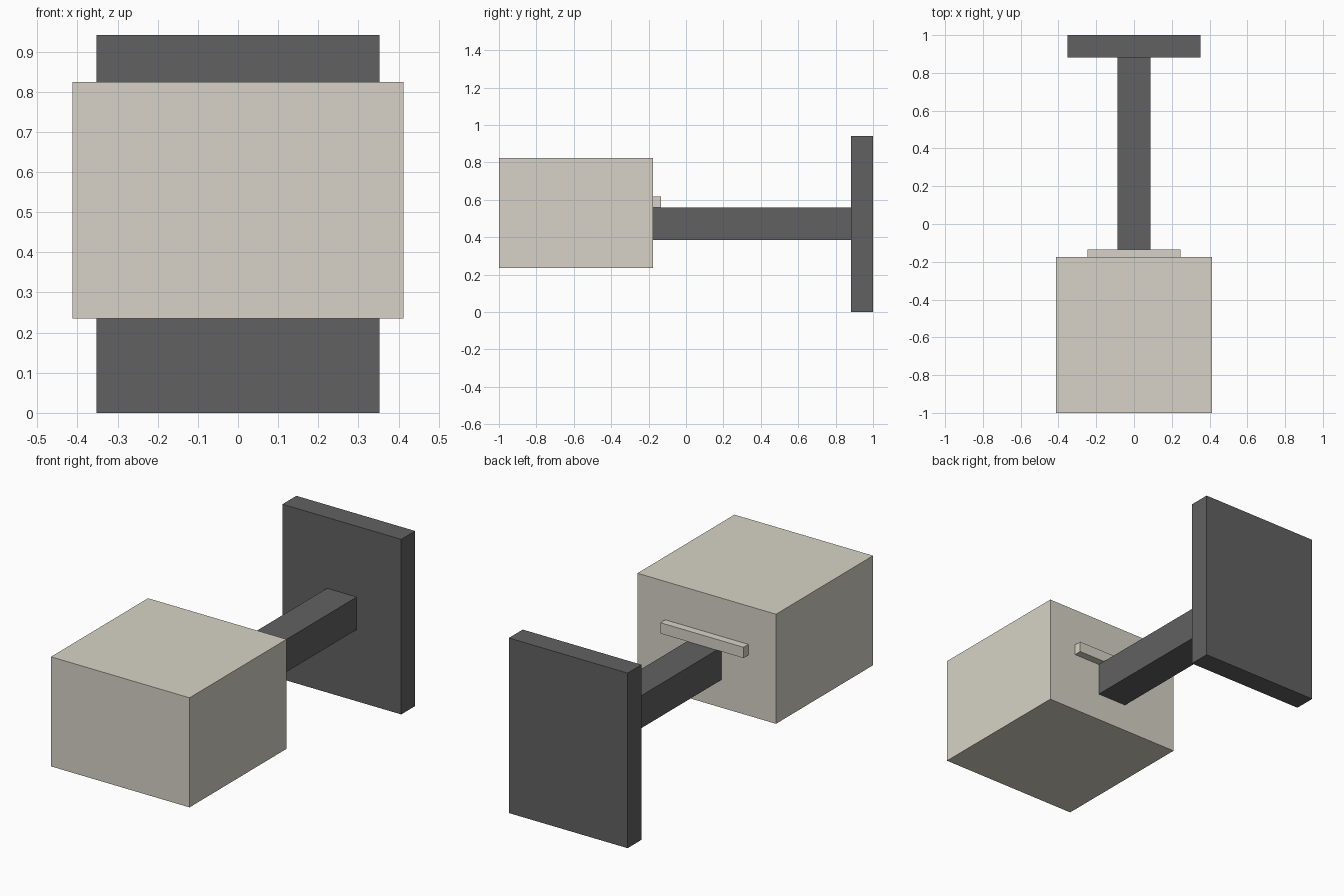
import bpy

if "Cube" in bpy.data.objects:
    bpy.data.objects.remove(bpy.data.objects["Cube"])


def material(name, rgb):
    m = bpy.data.materials.new(name)
    m.diffuse_color = (*rgb, 1)
    m.use_nodes = True
    m.node_tree.nodes["Principled BSDF"].inputs["Base Color"].default_value = m.diffuse_color
    return m


def box(name, half_x, y, z, mat):
    """Box centred on x = 0, spanning the given y and z ranges."""
    bpy.ops.mesh.primitive_cube_add(
        size=1, location=(0, sum(y) / 2, sum(z) / 2))
    ob = bpy.context.object
    ob.name = name
    ob.scale = (2 * half_x, y[1] - y[0], z[1] - z[0])
    bpy.ops.object.transform_apply(location=False, rotation=False, scale=True)
    ob.data.materials.append(mat)
    return ob


beige = material("beige", (0.68, 0.65, 0.57))
dark = material("dark_grey", (0.12, 0.12, 0.12))

# Head block with a thin raised strip on its rear face
box("head_block", 0.412, (-1.0, -0.176), (0.235, 0.824), beige)
box("rear_strip", 0.247, (-0.176, -0.135), (0.56, 0.618), beige)

# Wall bracket: arm and back plate
box("support_arm", 0.088, (-0.176, 0.882), (0.385, 0.56), dark)
box("back_plate", 0.353, (0.882, 1.0), (0.0, 0.941), dark)
